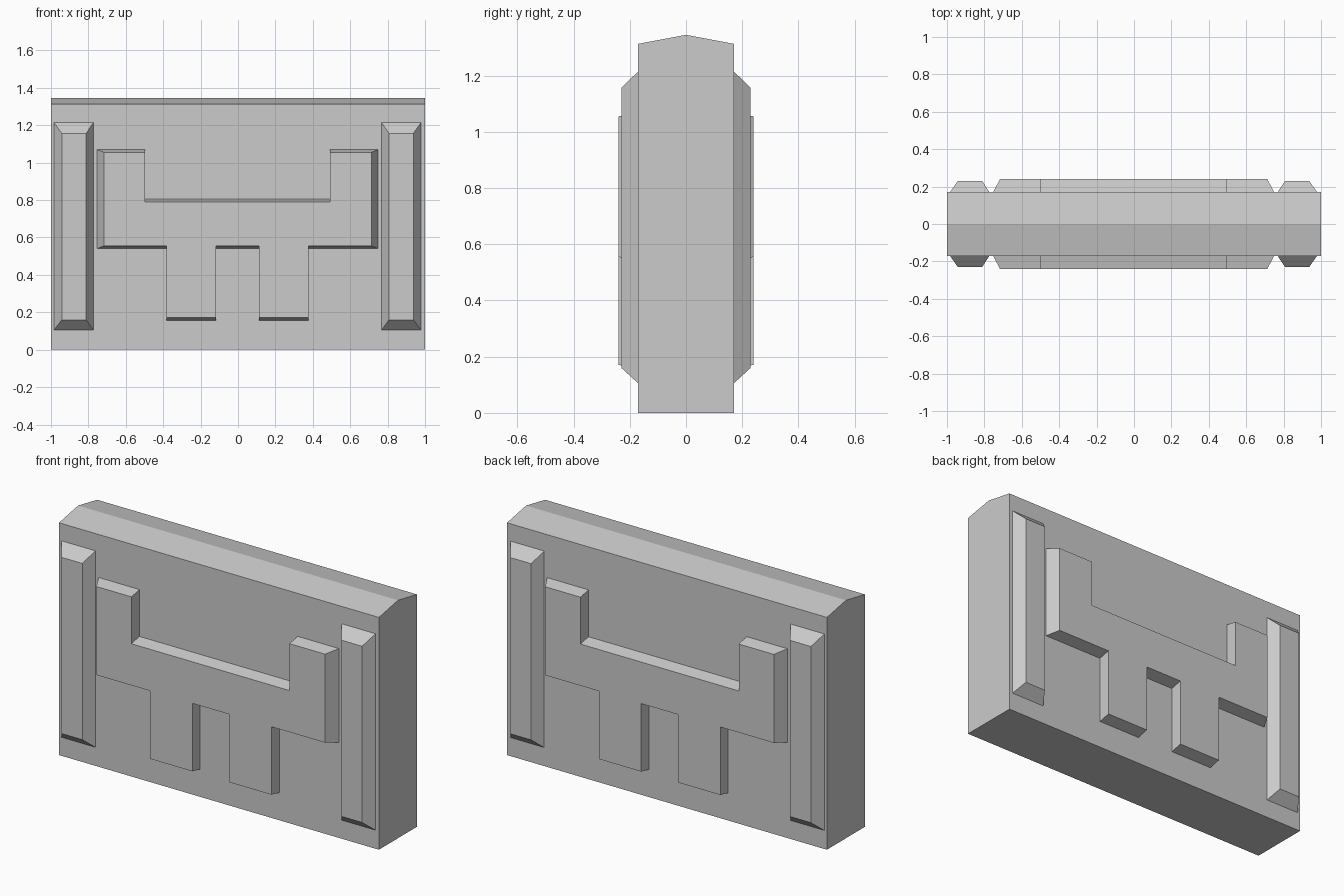
import bpy

if "Cube" in bpy.data.objects:
    bpy.data.objects.remove(bpy.data.objects["Cube"])

HALF = 0.17  # half thickness of the slab


def make_object(name, verts, faces):
    mesh = bpy.data.meshes.new(name)
    mesh.from_pydata(verts, [], faces)
    mesh.update()
    obj = bpy.data.objects.new(name, mesh)
    bpy.context.collection.objects.link(obj)
    return obj


def relief(name, base, cap, depth):
    """Raised panel with sloped sides on the front, mirrored to the back.
    Outlines are (x, z), counter-clockwise seen from the front."""
    n = len(base)
    verts = [(x, -HALF, z) for x, z in base] + [(x, -depth, z) for x, z in cap]
    faces = [tuple(range(n, 2 * n))]
    faces += [(i, (i + 1) % n, n + (i + 1) % n, n + i) for i in range(n)]
    obj = make_object(name, verts, faces)
    mirror = obj.modifiers.new("both_faces", "MIRROR")
    mirror.use_axis = (False, True, False)
    mirror.use_mirror_merge = False
    return obj


def rect(x0, x1, z0, z1):
    return [(x0, z0), (x1, z0), (x1, z1), (x0, z1)]


# Slab with a shallow ridged top
profile = [(-HALF, 0), (HALF, 0), (HALF, 1.313), (0, 1.345), (-HALF, 1.313)]
n = len(profile)
verts = [(x, y, z) for x in (-1, 1) for y, z in profile]
faces = [tuple(reversed(range(n))), tuple(range(n, 2 * n))]
faces += [(i, (i + 1) % n, n + (i + 1) % n, n + i) for i in range(n)]
make_object("slab", verts, faces)

# Bevelled side pillars
relief("left_pillar", rect(-0.984, -0.773, 0.105, 1.215),
       rect(-0.942, -0.812, 0.16, 1.156), 0.23)
relief("right_pillar", rect(0.768, 0.979, 0.105, 1.215),
       rect(0.807, 0.937, 0.16, 1.156), 0.23)


# Central stepped panel: notch on top, two legs below
def panel_outline(side, s):
    left, right = -0.002 - side, -0.002 + side
    low, foot, notch, top = 0.54 + s, 0.156 + s, 0.805 - s, 1.07 - s
    return [(left, low), (-0.383, low), (-0.383, foot), (-0.118, foot),
            (-0.118, low), (0.112, low), (0.112, foot), (0.377, foot),
            (0.377, low), (right, low), (right, top), (0.491, top),
            (0.491, notch), (-0.498, notch), (-0.498, top), (left, top)]


relief("stepped_panel", panel_outline(0.751, 0), panel_outline(0.715, 0.015), 0.24)
